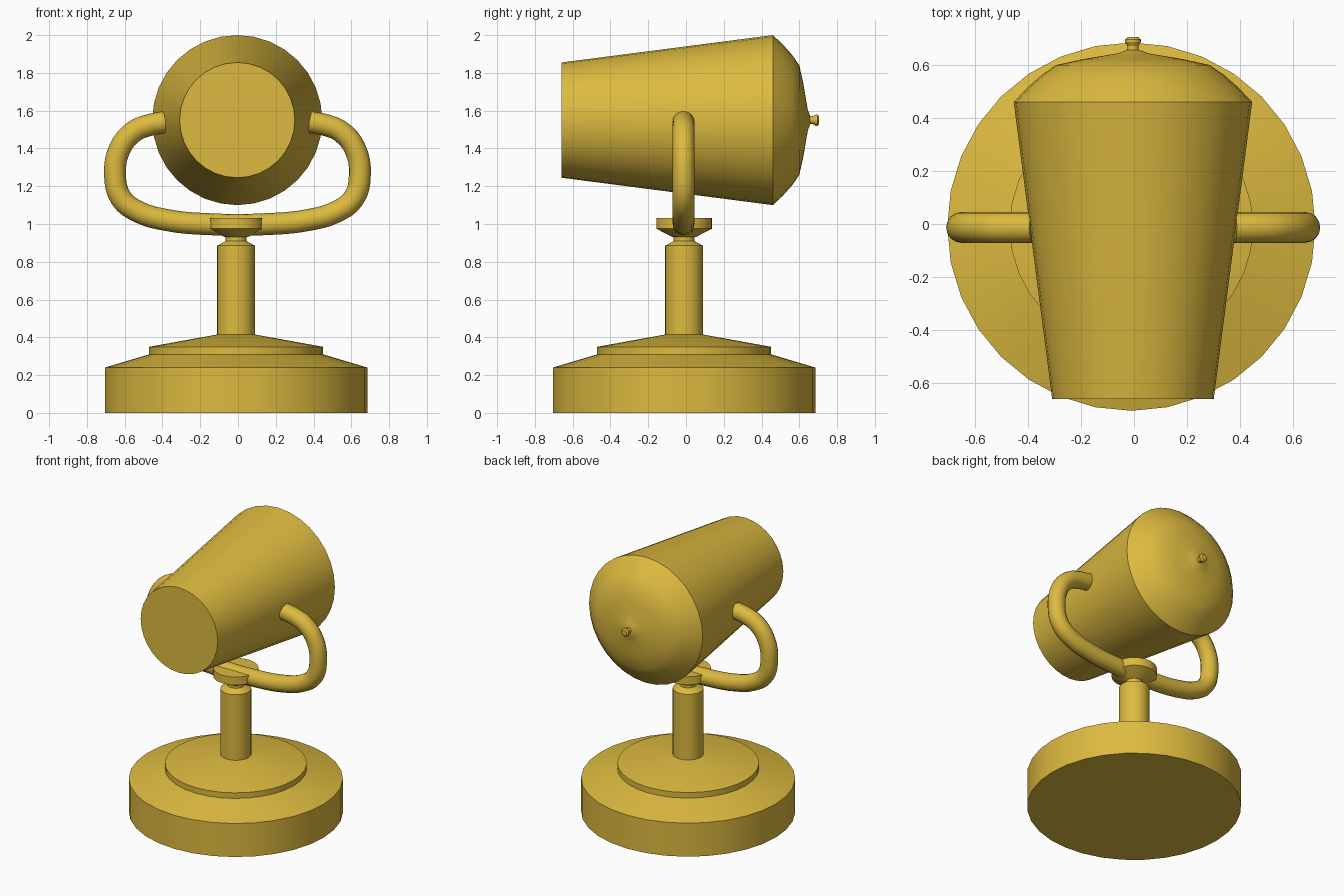
import bpy, bmesh
from math import radians, sin, cos, tau
from mathutils import Matrix

if "Cube" in bpy.data.objects:
    bpy.data.objects.remove(bpy.data.objects["Cube"])

brass = bpy.data.materials.new("brass")
brass.diffuse_color = (0.72, 0.49, 0.05, 1)
brass.use_nodes = True
brass.node_tree.nodes["Principled BSDF"].inputs["Base Color"].default_value = brass.diffuse_color


def finish(obj):
    obj.data.materials.clear()
    obj.data.materials.append(brass)
    bpy.ops.object.select_all(action='DESELECT')
    obj.select_set(True)
    bpy.context.view_layer.objects.active = obj
    bpy.ops.object.shade_smooth_by_angle(angle=radians(24))


def lathe(name, profile, matrix, sides=32):
    """Turn (radius, height) pairs around the local z axis and cap both ends."""
    bm = bmesh.new()
    rings = [[bm.verts.new((r * cos(tau * i / sides), r * sin(tau * i / sides), h))
              for i in range(sides)] for r, h in profile]
    for a, b in zip(rings, rings[1:]):
        for i in range(sides):
            j = (i + 1) % sides
            bm.faces.new((a[i], a[j], b[j], b[i]))
    bm.faces.new(rings[0][::-1])
    bm.faces.new(rings[-1])
    mesh = bpy.data.meshes.new(name)
    bm.to_mesh(mesh)
    bm.free()
    obj = bpy.data.objects.new(name, mesh)
    obj.matrix_world = matrix
    bpy.context.collection.objects.link(obj)
    finish(obj)
    return obj


upright = Matrix.Translation((-0.01, -0.01, 0))
backward = Matrix.Translation((-0.004, 0, 1.55)) @ Matrix.Rotation(radians(-90), 4, 'X')

# Stepped round base
lathe("base", [(0.695, 0), (0.695, 0.24), (0.46, 0.31), (0.46, 0.35), (0.1, 0.415)], upright)

# Post with narrowed neck
lathe("post", [(0.1, 0.40), (0.1, 0.885), (0.055, 0.91), (0.055, 0.945)], upright)

# Cup that holds the yoke
lathe("swivel_cup", [(0.06, 0.93), (0.147, 0.975), (0.147, 1.033)], upright)

# Tapered lamp head with domed back
lathe("lamp_head", [(0.305, -0.66), (0.45, 0.46), (0.40, 0.513), (0.345, 0.562),
                    (0.29, 0.6), (0.19, 0.622), (0.10, 0.637), (0.055, 0.645),
                    (0.025, 0.657)], backward)

# Small knob on the back of the dome
lathe("back_knob", [(0.022, 0.65), (0.021, 0.672), (0.03, 0.687), (0.03, 0.696),
                    (0.02, 0.705)], backward, 16)

# Bent tube yoke, mirrored path
half = [(0.17, 1.0), (0.38, 1.022), (0.52, 1.063), (0.615, 1.135), (0.648, 1.26),
        (0.622, 1.40), (0.55, 1.488), (0.48, 1.52), (0.38, 1.54)]
path = [(-x, z) for x, z in reversed(half)] + half
curve = bpy.data.curves.new("yoke", 'CURVE')
curve.dimensions = '3D'
curve.bevel_depth = 0.058
curve.bevel_resolution = 6
curve.resolution_u = 4
curve.use_fill_caps = True
spline = curve.splines.new('BEZIER')
spline.bezier_points.add(len(path) - 1)
for point, (x, z) in zip(spline.bezier_points, path):
    point.co = (x - 0.003, -0.013, z)
    point.handle_left_type = point.handle_right_type = 'AUTO'
yoke = bpy.data.objects.new("yoke", curve)
bpy.context.collection.objects.link(yoke)
bpy.ops.object.select_all(action='DESELECT')
yoke.select_set(True)
bpy.context.view_layer.objects.active = yoke
bpy.ops.object.convert(target='MESH')
finish(bpy.context.view_layer.objects.active)
